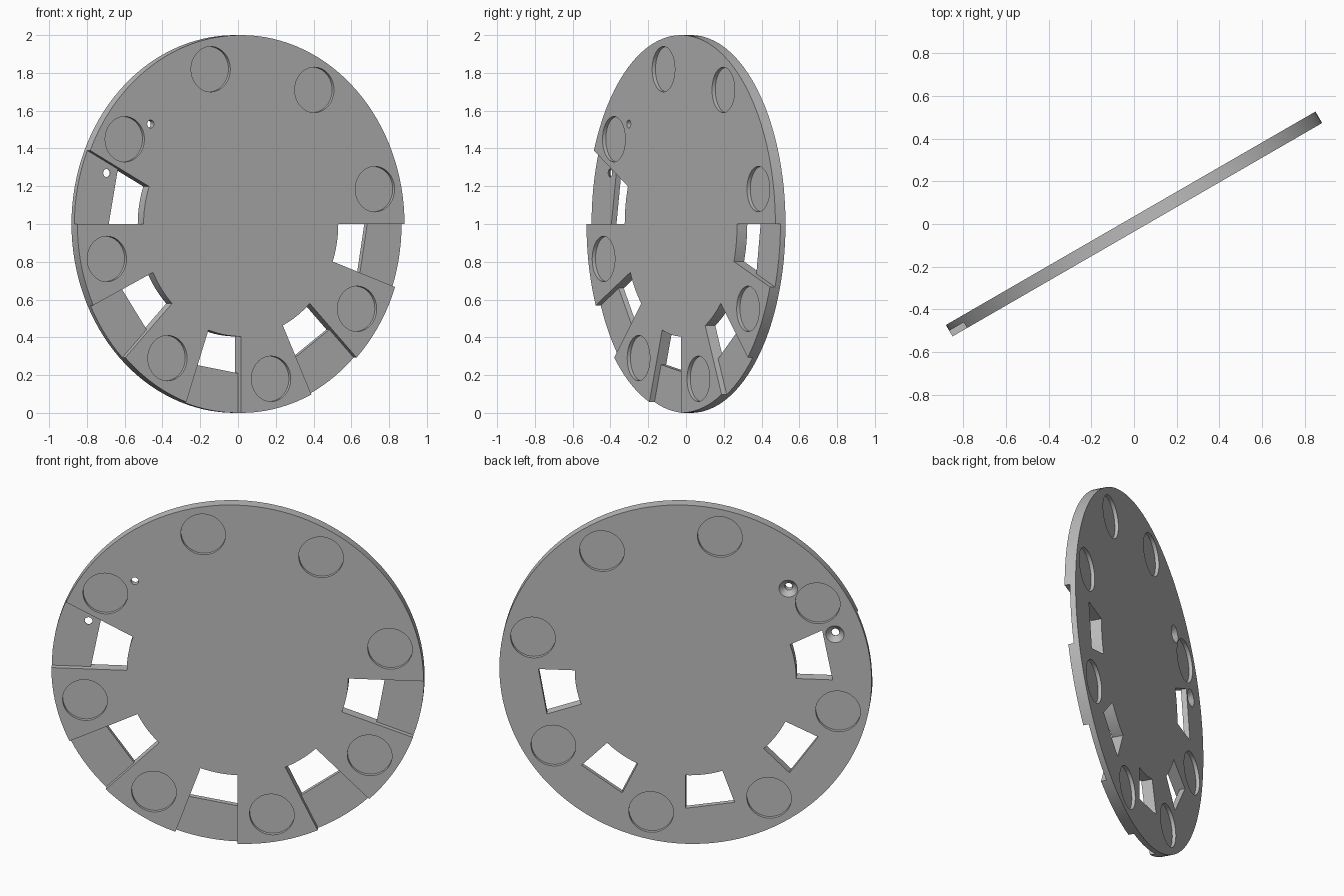
import bpy, bmesh
from math import radians, cos, sin
from mathutils import Vector, Matrix

R, HALF = 1.0, 0.031           # disc radius, half thickness
INNER = 0.595                  # inner radius of the slots

cube = bpy.data.objects.get("Cube")
if cube:
    bpy.data.objects.remove(cube, do_unlink=True)

grey = bpy.data.materials.new("plain grey")
grey.use_nodes = True
grey.diffuse_color = (0.5, 0.5, 0.5, 1)
grey.node_tree.nodes["Principled BSDF"].inputs["Base Color"].default_value = (0.5, 0.5, 0.5, 1)


def to_object(bm, name):
    bmesh.ops.recalc_face_normals(bm, faces=bm.faces)
    mesh = bpy.data.meshes.new(name)
    bm.to_mesh(mesh)
    bm.free()
    mesh.materials.append(grey)
    obj = bpy.data.objects.new(name, mesh)
    bpy.context.collection.objects.link(obj)
    return obj


def cone(name, x, y, r_low, r_high, low, high, segments=48):
    bm = bmesh.new()
    bmesh.ops.create_cone(bm, cap_ends=True, segments=segments,
                          radius1=r_low, radius2=r_high, depth=high - low,
                          matrix=Matrix.Translation((x, y, (low + high) / 2)))
    return to_object(bm, name)


def prism(name, points, low, high):
    bm = bmesh.new()
    face = bm.faces.new([bm.verts.new((p.x, p.y, low)) for p in points])
    grown = bmesh.ops.extrude_face_region(bm, geom=[face])["geom"]
    bmesh.ops.translate(bm, vec=(0, 0, high - low),
                        verts=[v for v in grown if isinstance(v, bmesh.types.BMVert)])
    return to_object(bm, name)


def polar(r, degrees):
    return Vector((r * cos(radians(degrees)), r * sin(radians(degrees))))


def slot_outline(start, end, end_outer, reach):
    """Curved inner side, straight flanks, straight outer side."""
    arc = [polar(INNER, start + (end - start) * i / 8) for i in range(9)]
    t = (reach - INNER) / (R - INNER)
    return arc + [arc[-1].lerp(polar(R, end_outer), t), arc[0].lerp(polar(R, start), t)]


def cut(target, cutter):
    mod = target.modifiers.new("cut", "BOOLEAN")
    mod.operation, mod.solver, mod.object = "DIFFERENCE", "EXACT", cutter
    bpy.context.view_layer.objects.active = target
    bpy.ops.object.modifier_apply(modifier=mod.name)
    bpy.data.objects.remove(cutter, do_unlink=True)


# Disc, modelled flat with its front facing up
disc = cone("slotted_disc", 0, 0, R, R, -HALF, HALF, 128)

# Five slots: half-depth pocket to the rim, with a window through the inner part
for k in range(5):
    start = -45 * k
    end = start - 19.5
    flare = end - 3.4 if k == 4 else end
    cut(disc, prism("pocket_cutter", slot_outline(start, end, flare, 1.15), 0, 0.2))
    cut(disc, prism("window_cutter", slot_outline(start, end, flare, 0.79), -0.2, 0.2))

# Eight round recesses on both faces, leaving a thin web
for k in range(8):
    c = polar(0.84, 12.7 + 45 * k)
    cut(disc, cone("front_recess_cutter", c.x, c.y, 0.12, 0.12, 0.011, 0.1))
    cut(disc, cone("back_recess_cutter", c.x, c.y, 0.12, 0.12, -0.1, -0.011))

# Two screw holes, countersunk from the back
for x, y in ((-0.552, 0.529), (-0.803, 0.27)):
    cut(disc, cone("screw_hole_cutter", x, y, 0.021, 0.021, -0.2, 0.2, 24))
    cut(disc, cone("countersink_cutter", x, y, 0.052, 0.021, -HALF - 0.002, -0.004, 32))

# Smooth shading with sharp edges, then stand the disc up and turn it
bpy.ops.object.select_all(action="DESELECT")
disc.select_set(True)
bpy.context.view_layer.objects.active = disc
bpy.ops.object.shade_smooth_by_angle(angle=radians(30))
disc.rotation_euler = (radians(90), 0, radians(30))
disc.location = (0, 0, R)
